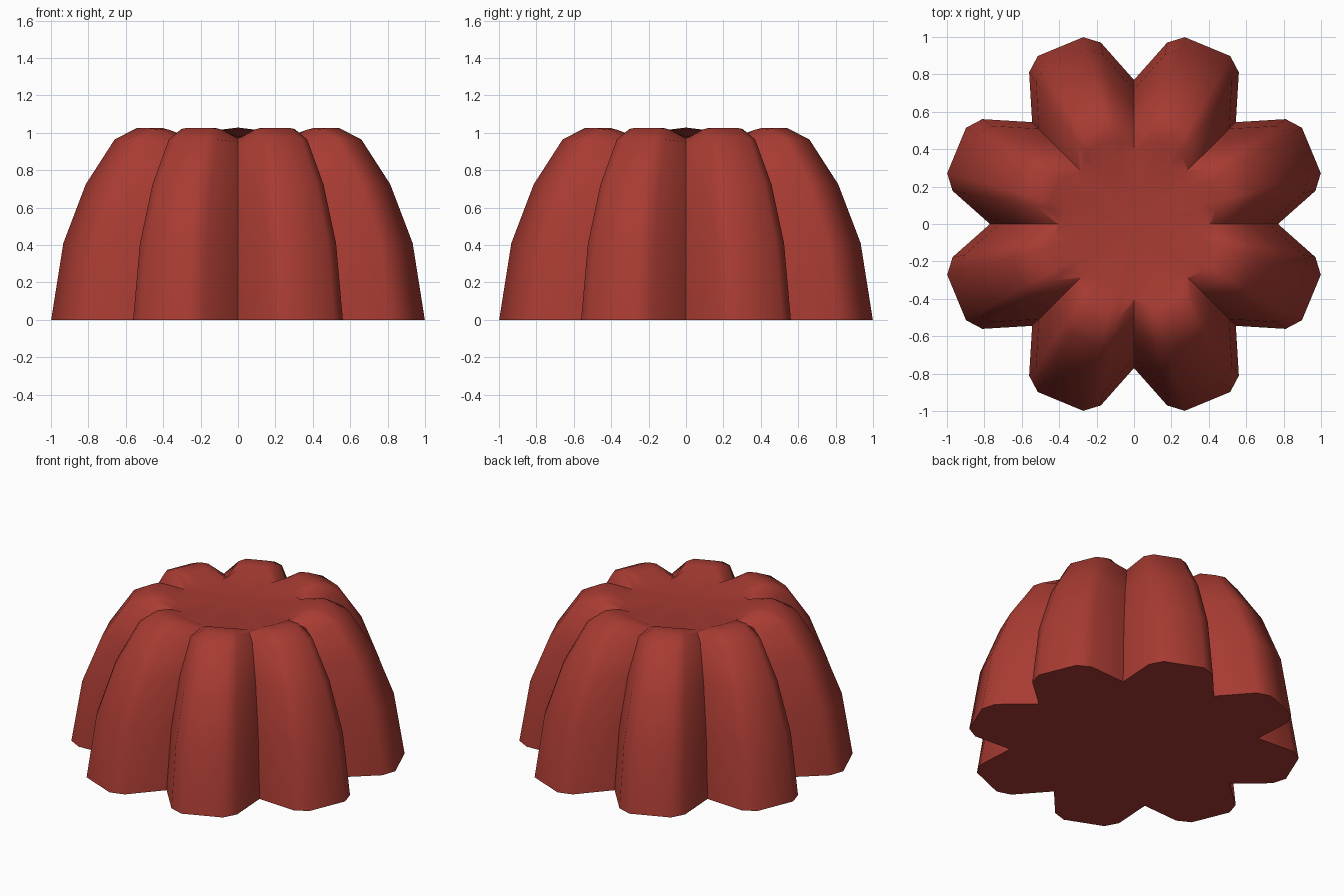
import bpy, bmesh, math

if "Cube" in bpy.data.objects:
    bpy.data.objects.remove(bpy.data.objects["Cube"])

# one flat colour
mat = bpy.data.materials.new("brick_red")
mat.diffuse_color = (0.39, 0.044, 0.032, 1)
mat.use_nodes = True
mat.node_tree.nodes["Principled BSDF"].inputs["Base Color"].default_value = mat.diffuse_color

# lobe cross-section: (angle from lobe axis, radius), the valley comes first
SECTION = [(-22.5, 0.77), (-12.15, 0.986), (-7.3, 1.035), (7.3, 1.035), (12.15, 0.986)]
# rings: (scale, valley height, shoulder height, ridge height)
RINGS = [(1.0, 0, 0, 0), (0.935, 0.41, 0.41, 0.41), (0.815, 0.725, 0.725, 0.725),
         (0.66, 0.95, 0.965, 0.965), (0.54, 0.965, 1.02, 1.026), (0.45, 0.97, 1.015, 1.026)]
RIM_R, RIM_Z, TOP_Z = 0.385, 0.98, 1.028

bm = bmesh.new()


def point(angle, r, z):
    a = math.radians(angle)
    return bm.verts.new((r * math.cos(a), r * math.sin(a), z))


# scalloped rings, eight lobes each
rings = []
for scale, *heights in RINGS:
    ring = []
    for lobe in range(8):
        for (off, r), level in zip(SECTION, (0, 1, 2, 2, 1)):
            rad = r * scale
            if level == 0:
                rad = max(rad, RIM_R + 0.012)
            ring.append(point(22.5 + 45 * lobe + off, rad, heights[level]))
    rings.append(ring)

# inner octagonal rim where the lobes meet the crown
rings.append([point(22.5 + 45 * lobe + off,
                    RIM_R * math.cos(math.radians(22.5)) / math.cos(math.radians(off)), RIM_Z)
              for lobe in range(8) for off, r in SECTION])

# lobed sides
n = len(rings[0])
for low, high in zip(rings, rings[1:]):
    for i in range(n):
        j = (i + 1) % n
        bm.faces.new((low[i], low[j], high[j], high[i]))

# shallow domed crown and flat underside
centre = bm.verts.new((0, 0, TOP_Z))
for i in range(n):
    bm.faces.new((rings[-1][i], rings[-1][(i + 1) % n], centre))
bm.faces.new(rings[0][::-1])
bmesh.ops.recalc_face_normals(bm, faces=bm.faces)

mesh = bpy.data.meshes.new("fluted_dome")
bm.to_mesh(mesh)
bm.free()
mesh.materials.append(mat)
obj = bpy.data.objects.new("fluted_dome", mesh)
bpy.context.collection.objects.link(obj)

# smooth lobes with sharp valleys
bpy.context.view_layer.objects.active = obj
obj.select_set(True)
bpy.ops.object.shade_smooth_by_angle(angle=math.radians(45))
